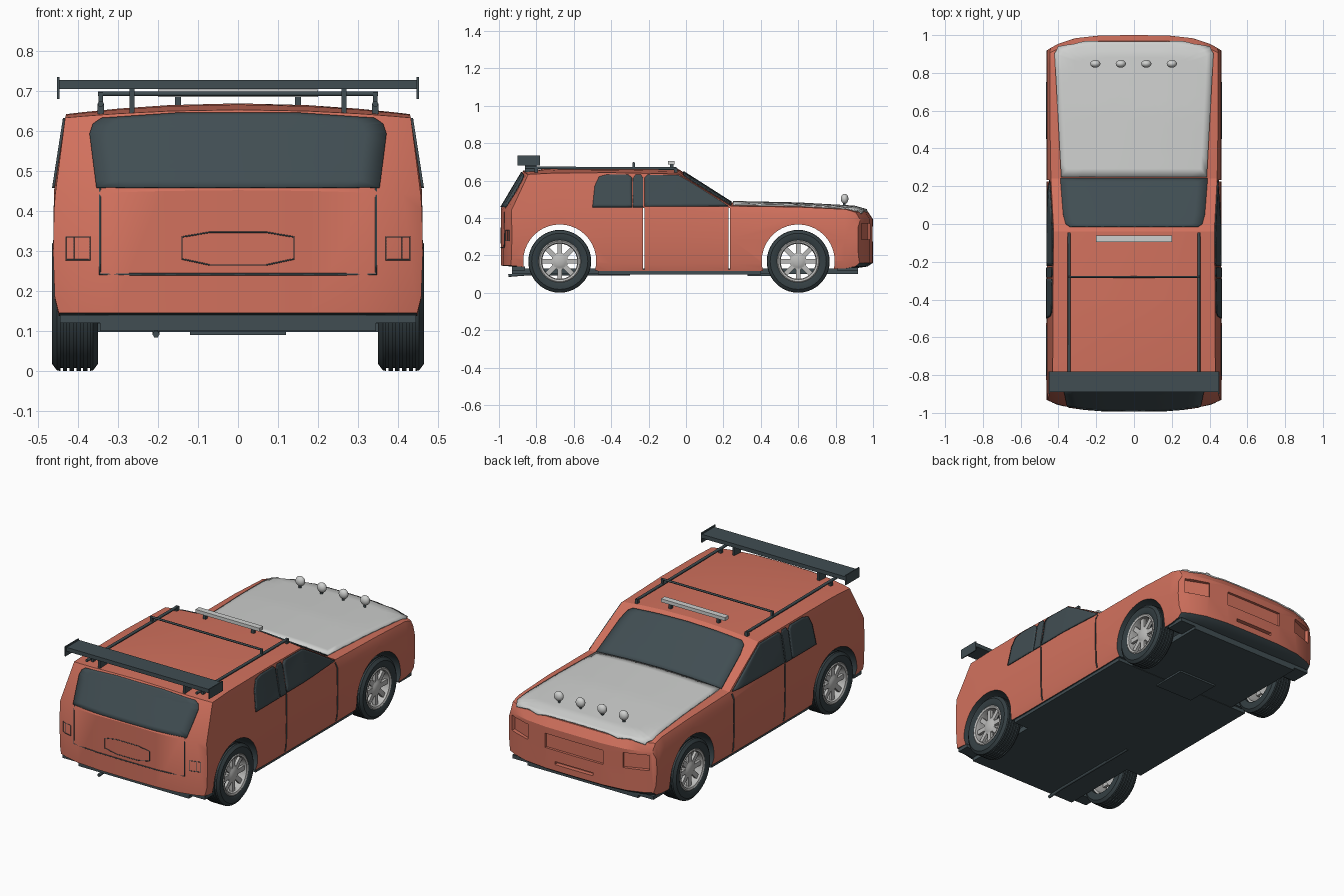
import bpy, bmesh, math
from mathutils import Vector, Matrix
from mathutils.bvhtree import BVHTree

old = bpy.data.objects.get("Cube")
if old:
    bpy.data.objects.remove(old, do_unlink=True)


def material(name, rgb):
    m = bpy.data.materials.new(name)
    m.use_nodes = True
    m.diffuse_color = (*rgb, 1)
    m.node_tree.nodes["Principled BSDF"].inputs["Base Color"].default_value = (*rgb, 1)
    return m


PAINT = material("coral_paint", (0.64, 0.165, 0.11))
DARK = material("dark_slate", (0.052, 0.075, 0.085))
RUBBER = material("tyre_rubber", (0.035, 0.05, 0.056))
GREY = material("pale_grey", (0.62, 0.63, 0.62))
METAL = material("rim_metal", (0.5, 0.5, 0.49))


def add(name, bm, *mats, smooth=True):
    bmesh.ops.recalc_face_normals(bm, faces=bm.faces)
    me = bpy.data.meshes.new(name)
    bm.to_mesh(me)
    bm.free()
    for m in mats:
        me.materials.append(m)
    ob = bpy.data.objects.new(name, me)
    bpy.context.collection.objects.link(ob)
    if smooth:
        shade(ob)
    return ob


def shade(ob):
    bpy.ops.object.select_all(action="DESELECT")
    ob.select_set(True)
    bpy.context.view_layer.objects.active = ob
    bpy.ops.object.shade_smooth_by_angle(angle=math.radians(30))


def box(name, lo, hi, mat, turn=0):
    lo, hi = Vector(lo), Vector(hi)
    bm = bmesh.new()
    bmesh.ops.create_cube(bm, size=1, matrix=Matrix.Translation((lo + hi) / 2)
                          @ Matrix.Rotation(turn, 4, "Z") @ Matrix.Diagonal((*(hi - lo), 1)))
    return add(name, bm, mat, smooth=False)


def lathe(name, profile, centre, side, mat, steps=40):
    # Closed profile of (x, radius) pairs spun about the x axis
    bm = bmesh.new()
    vs = [bm.verts.new((side * x, 0, r)) for x, r in profile]
    es = [bm.edges.new((vs[i - 1], vs[i])) for i in range(len(vs))]
    bmesh.ops.spin(bm, geom=vs + es, cent=(0, 0, 0), axis=(1, 0, 0),
                   angle=math.tau, steps=steps)
    bmesh.ops.remove_doubles(bm, verts=bm.verts, dist=1e-5)
    bmesh.ops.translate(bm, verts=bm.verts, vec=centre)
    return add(name, bm, mat)


def tube(name, pts, radius, mat, closed=False):
    cu = bpy.data.curves.new(name, "CURVE")
    cu.dimensions = "3D"
    cu.bevel_depth, cu.bevel_resolution, cu.use_fill_caps = radius, 1, True
    sp = cu.splines.new("POLY")
    sp.points.add(len(pts) - 1)
    for p, co in zip(sp.points, pts):
        p.co = (*co, 1)
    sp.use_cyclic_u = closed
    cu.materials.append(mat)
    ob = bpy.data.objects.new(name, cu)
    bpy.context.collection.objects.link(ob)


# Body shell: stations of (y, edge height, crown, top half-width, bottom height)
STATIONS = [(-0.99, .44, .012, .457, .145), (-0.87, .633, .02, .432, .135),
            (-0.7, .64, .026, .43, .125), (-0.4, .642, .027, .43, .115),
            (-0.04, .635, .026, .425, .115), (0.24, .463, .02, .44, .115),
            (0.6, .458, .017, .446, .12), (0.9, .446, .012, .446, .13),
            (0.97, .43, .008, .445, .14), (1.0, .39, .003, .442, .16)]
FRACTIONS = (-1, -.9, -.7, -.4, 0, .4, .7, .9, 1)


def section(y, ze, crown, wt, zb):
    belt = min(.45, ze - .04)
    side = [(.458, zb + .04), (.462, (zb + belt) / 2 + .02), (.46, belt)]
    pts = [(.448 * f, zb) for f in FRACTIONS] + side
    pts += [(wt * f, ze + crown * (1 - f * f)) for f in reversed(FRACTIONS)]
    pts += [(-x, z) for x, z in reversed(side)]
    amount = math.copysign(.08 if y > 0 else .06, y) * max(0, (abs(y) - .7) / .3)
    return [(x, y - amount * (abs(x) / .46) ** 4, z) for x, z in pts]


bm = bmesh.new()
rings = [[bm.verts.new(p) for p in section(*s)] for s in STATIONS]
for a, b in zip(rings, rings[1:]):
    for i in range(len(a)):
        bm.faces.new((a[i - 1], a[i], b[i], b[i - 1]))
for r in (rings[0], rings[-1]):
    for i in range(1, 7):
        bm.faces.new((r[i], r[i + 1], r[19 - i], r[20 - i]))
    bm.faces.new(r[7:14])
    bm.faces.new(r[:2] + r[19:])
bmesh.ops.recalc_face_normals(bm, faces=bm.faces)
SURFACE = BVHTree.FromBMesh(bm)
body = add("body_shell", bm, PAINT, DARK, smooth=False)


def project(u, v, d, lift):
    d = Vector(d)
    o = Vector((0, u, v)) if d.x else Vector((u, 0, v)) if d.y else Vector((u, v, 0))
    hit, n, _, _ = SURFACE.ray_cast(o + d * 2, -d)
    if hit is None:
        hit, n, _, _ = SURFACE.find_nearest(o + d * .45)
    return hit + n * lift


def resample(outline, n=8):
    return [Vector(a).lerp(Vector(b), k / n)
            for a, b in zip(outline, outline[1:] + outline[:1]) for k in range(n)]


def panel(name, outline, d, mat, lift=.003, rows=7):
    # Thin plate draped on the body, built as rings shrinking to a centre
    pts = resample(outline)
    c = sum(pts, Vector((0, 0))) / len(pts)
    bm = bmesh.new()
    loops = [[bm.verts.new(project(*c.lerp(p, k / rows), d, lift)) for p in pts]
             for k in range(rows, 0, -1)]
    for a, b in zip(loops, loops[1:]):
        for i in range(len(a)):
            bm.faces.new((a[i - 1], a[i], b[i], b[i - 1]))
    mid = bm.verts.new(project(*c, d, lift))
    for i in range(len(pts)):
        bm.faces.new((loops[-1][i - 1], loops[-1][i], mid))
    ob = add(name, bm, mat)
    mod = ob.modifiers.new("thickness", "SOLIDIFY")
    mod.thickness, mod.offset = lift * 2, 0


def seam(name, outline, d, radius=.0025, closed=True):
    pts = resample(outline)
    if not closed:
        pts = pts[:-7]
    tube(name, [project(*p, d, 0) for p in pts], radius, DARK, closed)


def mirrored(half):
    return half + [(-x, v) for x, v in reversed(half)]


# Wheel arches, door gaps, lamp and grille recesses cut from the shell
AXLES = {"rear": -.675, "front": .6}
cutters = [lathe("arch_cutter", [(-.6, 0), (-.6, .195), (.6, .195), (.6, 0)],
                 (0, y, .17), 1, DARK) for y in AXLES.values()]
cutters += [box("door_gap_cutter", (-.6, y - .004, .125), (.6, y + .004, .452), DARK)
            for y in (-.225, .23)]
cutters += [box("headlamp_cutter", (s * .37 - .07, .945, .285), (s * .37 + .07, 1.01, .37),
                PAINT, -s * .38) for s in (-1, 1)]
cutters += [box("grille_cutter", (-.18, .985, .275), (.18, 1.05, .355), PAINT),
            box("intake_cutter", (-.12, .975, .195), (.12, 1.05, .212), PAINT)]
for c in cutters:
    c.hide_render = True
    mod = body.modifiers.new("cut", "BOOLEAN")
    mod.object, mod.solver, mod.material_mode = c, "EXACT", "TRANSFER"
bpy.context.view_layer.update()
graph = bpy.context.evaluated_depsgraph_get()
cut_mesh = bpy.data.meshes.new_from_object(body.evaluated_get(graph))
body.modifiers.clear()
body.data = cut_mesh
for c in cutters:
    bpy.data.objects.remove(c, do_unlink=True)
dark_slot = list(cut_mesh.materials).index(DARK)
for f in cut_mesh.polygons:
    if f.normal.z < -.7 and f.center.z < .17:
        f.material_index = dark_slot
shade(body)

# Hood and glass
UP, BACK = (0, 0, 1), (0, -1, 0)
panel("hood", mirrored([(.385, .25), (.42, .90), (.4, .935), (.25, .965)]), UP, GREY, .004, 12)
panel("windscreen", mirrored([(.39, .242), (.375, .05), (.362, 0), (.34, -.015)]), UP, DARK)
panel("rear_window", mirrored([(.353, .457), (.37, .59), (.362, .615), (.34, .63), (.15, .643)]),
      BACK, DARK)
for side, s in (("left", 1), ("right", -1)):
    out = (s, 0, 0)
    panel(side + "_front_window", [(-.222, .46), (-.222, .615), (-.205, .63), (-.04, .628),
                                   (.05, .575), (.228, .462)], out, DARK)
    panel(side + "_rear_window", [(-.5, .457), (-.488, .57), (-.465, .62), (-.42, .632),
                                  (-.31, .632), (-.29, .615), (-.288, .457)], out, DARK)
    panel(side + "_pillar_trim", [(-.283, .457), (-.283, .61), (-.27, .63), (-.24, .63),
                                  (-.229, .61), (-.229, .457)], out, DARK)
    # Rear lamps
    seam(side + "_rear_lamp", [(s * .37, .278), (s * .43, .278), (s * .43, .335), (s * .37, .335)],
         BACK, .0018)
    seam(side + "_rear_lamp_divider", [(s * .41, .278), (s * .41, .335)], BACK, .0015, False)

# Tailgate lines
seam("tailgate_seam", [(-.345, .457), (-.345, .242), (.345, .242), (.345, .457)],
     BACK, .003, False)
seam("tailgate_plate_recess", mirrored([(.07, .265), (.14, .28), (.14, .335), (.07, .347)]),
     BACK, .002)

# Underside
box("floor_pan", (-.345, -.93, .1), (.345, .92, .13), DARK)
box("sill_pan", (-.44, -.47, .098), (.44, .4, .118), DARK)
box("rear_valance", (-.445, -.93, .12), (.445, -.86, .14), DARK)
box("front_valance", (-.44, .81, .115), (.44, .92, .135), DARK)
box("engine_guard", (-.12, .33, .09), (.12, .53, .102), DARK)
tube("exhaust_pipe", [(-.205, -.3, .1), (-.205, -.85, .1), (-.205, -.95, .092)], .009, DARK)

# Wheels
tyre = [(0, .112), (0, .15), (.012, .166)]
for k in range(5):
    g = .02 + .017 * k
    tyre += [(g, .168), (g, .161), (g + .006, .161), (g + .006, .168)]
tyre += [(.103, .166), (.115, .15), (.115, .125), (.108, .112)]
rim = [(.02, .114), (.108, .114), (.112, .108), (.108, .098), (.09, .094), (.02, .1)]
for end, y in AXLES.items():
    for side, s in (("left", 1), ("right", -1)):
        name, at = f"{end}_{side}_", Vector((s * .35, y, .168))
        lathe(name + "tyre", tyre, at, s, RUBBER)
        lathe(name + "rim", rim, at, s, METAL)
        lathe(name + "hub", [(.06, 0), (.06, .045), (.094, .045), (.1, .03), (.104, .02),
                             (.104, 0)], at, s, METAL, 24)
        bm = bmesh.new()
        for k in range(8):
            bmesh.ops.create_cube(bm, size=1, matrix=Matrix.Translation(at + Vector((s * .088, 0, 0)))
                                  @ Matrix.Rotation(k * math.tau / 8, 4, "X")
                                  @ Matrix.Translation((0, 0, .068)) @ Matrix.Diagonal((.016, .026, .062, 1)))
        add(name + "spokes", bm, METAL, smooth=False)

# Roof rack and light bar
for side, s in (("left", 1), ("right", -1)):
    x = s * .343
    tube(side + "_roof_rail", [(x, -.86, .668), (x, -.05, .664)], .008, DARK)
    for y in (-.8, -.055):
        box(side + "_rail_foot", (x - .008, y - .01, .635), (x + .008, y + .01, .668), DARK)
    box(side + "_bar_post", (x - .006, -.286, .665), (x + .006, -.274, .696), DARK)
    box(side + "_light_bar_foot", (s * .15 - .008, -.085, .65), (s * .15 + .008, -.068, .688), DARK)
    # Rear wing supports and end plates
    box(side + "_wing_support", (s * .265 - .006, -.86, .645), (s * .265 + .006, -.80, .712), DARK)
    box(side + "_wing_end_plate", (s * .449 - .003, -.9, .68), (s * .449 + .003, -.78, .735), DARK)
tube("roof_cross_bar", [(-.35, -.28, .693), (.35, -.28, .693)], .006, DARK)
box("light_bar", (-.2, -.095, .685), (.2, -.062, .704), GREY)
box("rear_wing", (-.449, -.89, .705), (.449, -.78, .727), DARK)

# Hood lamps
for x in (-.205, -.07, .065, .2):
    tube("hood_lamp_stalk", [(x, .845, .45), (x, .845, .49)], .008, DARK)
    bm = bmesh.new()
    bmesh.ops.create_uvsphere(bm, u_segments=20, v_segments=12, radius=.027,
                              matrix=Matrix.Translation((x, .848, .502)) @ Matrix.Diagonal((1, .75, 1, 1)))
    add("hood_lamp", bm, GREY)
